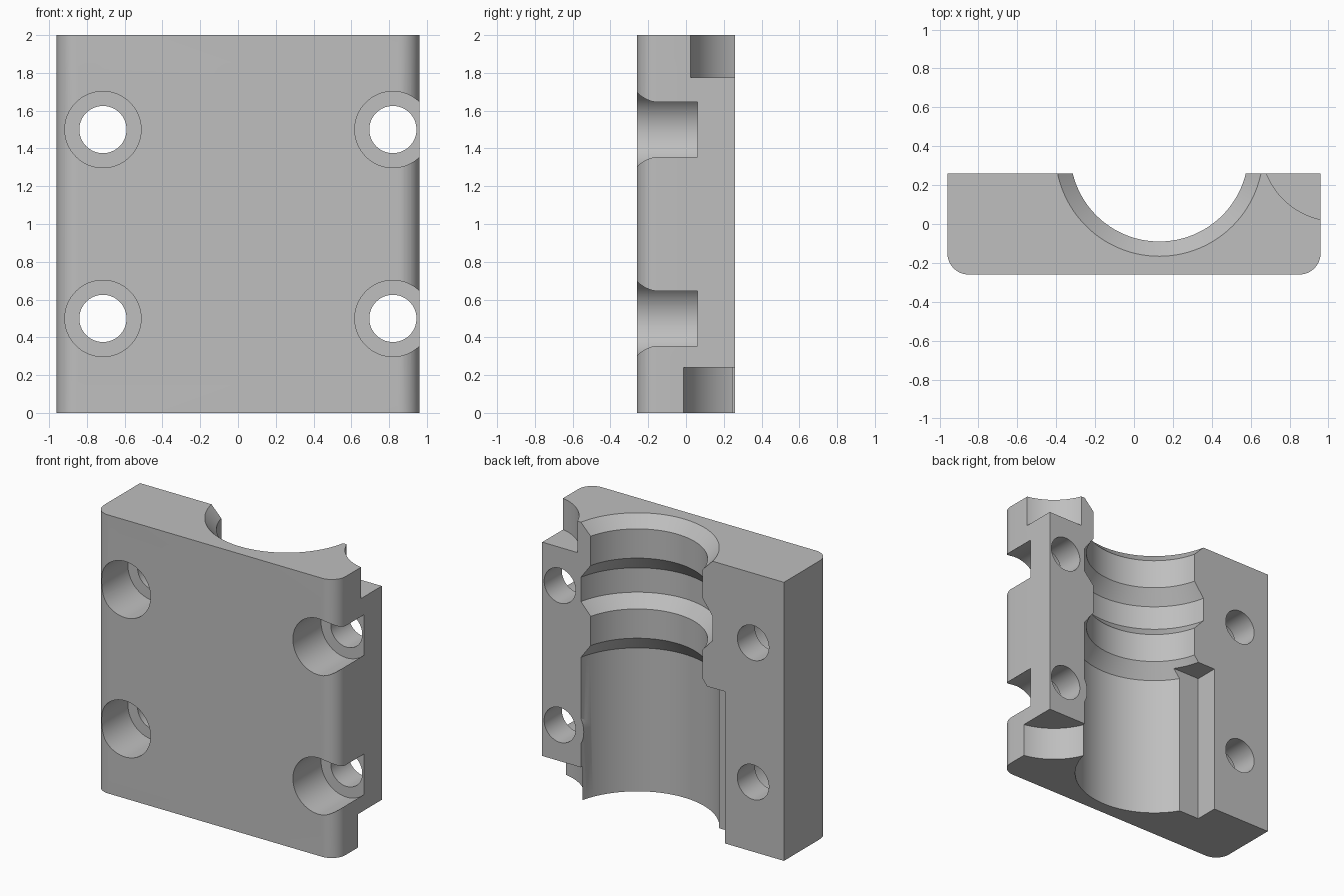
import bpy, bmesh
from math import sin, cos, pi, radians

cube = bpy.data.objects.get("Cube")
if cube:
    bpy.data.objects.remove(cube, do_unlink=True)

GREY = 0.52
mat = bpy.data.materials.new("machined grey")
mat.use_nodes = True
mat.diffuse_color = (GREY, GREY, GREY, 1)
mat.node_tree.nodes["Principled BSDF"].inputs["Base Color"].default_value = (GREY, GREY, GREY, 1)


def finish(name, bm):
    bmesh.ops.recalc_face_normals(bm, faces=bm.faces)
    mesh = bpy.data.meshes.new(name)
    bm.to_mesh(mesh)
    bm.free()
    mesh.materials.append(mat)
    obj = bpy.data.objects.new(name, mesh)
    bpy.context.collection.objects.link(obj)
    return obj


def prism(name, outline, z0, z1):
    """Extrude an xy outline upwards."""
    bm = bmesh.new()
    face = bm.faces.new([bm.verts.new((x, y, z0)) for x, y in outline])
    top = bmesh.ops.extrude_face_region(bm, geom=[face])["geom"]
    bmesh.ops.translate(bm, vec=(0, 0, z1 - z0),
                        verts=[v for v in top if isinstance(v, bmesh.types.BMVert)])
    return finish(name, bm)


def turned(name, profile, cx, cy, steps=128):
    """Closed solid turned about a vertical axis from (radius, z) points."""
    bm = bmesh.new()
    rings = [[bm.verts.new((cx + r * cos(2 * pi * i / steps), cy + r * sin(2 * pi * i / steps), z))
              for i in range(steps)] for r, z in profile]
    for a, b in zip(rings, rings[1:]):
        for i in range(steps):
            j = (i + 1) % steps
            bm.faces.new((a[i], a[j], b[j], b[i]))
    bm.faces.new(rings[0])
    bm.faces.new(rings[-1])
    return finish(name, bm)


def cross_hole(name, x, z, r, y0, y1):
    """Cylinder running front to back."""
    obj = turned(name, [(r, y0), (r, y1)], 0, 0, 64)
    for v in obj.data.vertices:
        px, py, pz = v.co
        v.co = (x + px, pz, z - py)
    return obj


def cut(target, cutter):
    cutter.hide_render = True
    mod = target.modifiers.new("cut", 'BOOLEAN')
    mod.operation = 'DIFFERENCE'
    mod.solver = 'EXACT'
    mod.object = cutter
    bpy.context.view_layer.objects.active = target
    bpy.ops.object.modifier_apply(modifier=mod.name)
    bpy.data.objects.remove(cutter, do_unlink=True)


# Block with rounded front corners
W, D, R = 0.96, 0.26, 0.11
outline = [(W, D), (-W, D)]
for cx, start in ((-W + R, 180), (W - R, 270)):
    for i in range(13):
        a = radians(start + 90 * i / 12)
        outline.append((cx + R * cos(a), -D + R + R * sin(a)))
block = prism("clamp_block", outline, 0, 2)

# Stepped bore, leaving a thin boss wall around the lower bolt hole
wide, narrow = 0.534, 0.458
bore = turned("bore_cutter", [
    (wide, -0.1), (wide, 1.03), (narrow, 1.135), (narrow, 1.345), (wide, 1.43),
    (wide, 1.605), (narrow, 1.71), (narrow, 1.92), (wide, 2.0), (wide, 2.1)], 0.13, 0.368)
cut(bore, cross_hole("boss_wall", 0.82, 0.5, 0.19, -0.3, 1.0))
cut(block, bore)

# Keyway beside the bore
cut(block, prism("keyway_cutter", [(-0.49, 0.09), (-0.1, 0.09), (-0.1, 0.4), (-0.49, 0.4)], -0.1, 1.09))

# Curved corner reliefs at top and bottom
for r, z0, z1 in ((0.385, 1.775, 2.1), (0.42, -0.1, 0.24)):
    cut(block, turned("relief_cutter", [(r, z0), (r, z1)], 1.04, 0.40))

# Bolt holes with counterbores
for x in (-0.715, 0.82):
    for z in (0.5, 1.5):
        cut(block, cross_hole("bolt_hole", x, z, 0.125, -0.4, 0.4))
        cut(block, cross_hole("counterbore", x, z, 0.202, -0.4, 0.06))

# Smooth curves, sharp edges
bpy.ops.object.select_all(action='DESELECT')
block.select_set(True)
bpy.context.view_layer.objects.active = block
bpy.ops.object.shade_smooth_by_angle(angle=radians(25))
